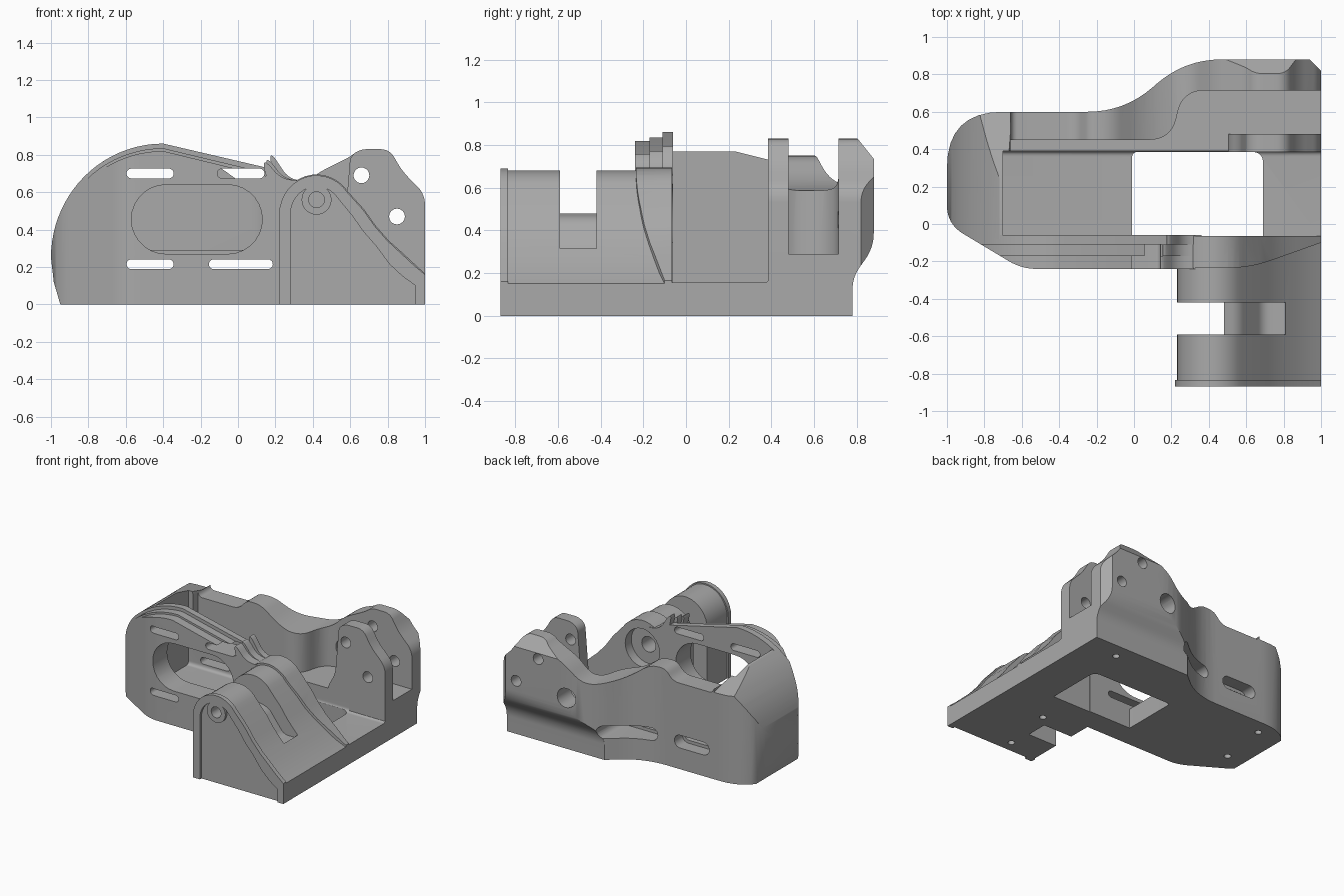
import bpy, bmesh
from math import sin, cos, pi, radians

cube = bpy.data.objects.get("Cube")
if cube:
    bpy.data.objects.remove(cube, do_unlink=True)

grey = bpy.data.materials.new("plain_grey")
grey.use_nodes = True
grey.diffuse_color = (0.4, 0.4, 0.4, 1)
grey.node_tree.nodes["Principled BSDF"].inputs["Base Color"].default_value = (0.4, 0.4, 0.4, 1)


def prism(name, pts, axis, a, b):
    """Extrude a closed 2D profile along an axis from a to b."""
    place = {"x": lambda u, v, w: (w, u, v),
             "y": lambda u, v, w: (u, w, v),
             "z": lambda u, v, w: (u, v, w)}[axis]
    bm = bmesh.new()
    lo = [bm.verts.new(place(u, v, a)) for u, v in pts]
    hi = [bm.verts.new(place(u, v, b)) for u, v in pts]
    bm.faces.new(lo)
    bm.faces.new(hi)
    n = len(pts)
    for i in range(n):
        j = (i + 1) % n
        bm.faces.new((lo[i], lo[j], hi[j], hi[i]))
    bmesh.ops.recalc_face_normals(bm, faces=bm.faces)
    mesh = bpy.data.meshes.new(name)
    bm.to_mesh(mesh)
    bm.free()
    mesh.materials.append(grey)
    ob = bpy.data.objects.new(name, mesh)
    bpy.context.collection.objects.link(ob)
    return ob


def combine(ob, tool, operation="DIFFERENCE"):
    """Apply a boolean and drop the tool."""
    mod = ob.modifiers.new("cut", "BOOLEAN")
    mod.object, mod.operation, mod.solver = tool, operation, "EXACT"
    bpy.context.view_layer.objects.active = ob
    bpy.ops.object.modifier_apply(modifier=mod.name)
    bpy.data.objects.remove(tool, do_unlink=True)


def cut(ob, pts, axis, a, b):
    combine(ob, prism("cutter", pts, axis, a, b))


def keep(ob, pts, axis, a, b):
    combine(ob, prism("cutter", pts, axis, a, b), "INTERSECT")


def arc(cx, cy, rx, ry, start, end, n=14):
    return [(cx + rx * cos(radians(start + (end - start) * i / n)),
             cy + ry * sin(radians(start + (end - start) * i / n))) for i in range(n + 1)]


def slot(x0, x1, z, r):
    return arc(x1, z, r, r, -90, 90) + arc(x0, z, r, r, 90, 270)


def circle(x, z, r):
    return [(x + r * cos(2 * pi * i / 28), z + r * sin(2 * pi * i / 28)) for i in range(28)]


def rect(x0, y0, x1, y1):
    return [(x0, y0), (x1, y0), (x1, y1), (x0, y1)]


def rounded(corners, n=8):
    """Round each (u, v, cut distance) corner of a polygon."""
    out = []
    for i, (u, v, d) in enumerate(corners):
        if not d:
            out.append((u, v))
            continue
        ends = []
        for pu, pv, _ in (corners[i - 1], corners[(i + 1) % len(corners)]):
            size = ((pu - u) ** 2 + (pv - v) ** 2) ** 0.5
            ends.append((u + (pu - u) * d / size, v + (pv - v) * d / size))
        (au, av), (bu, bv) = ends
        for k in range(n + 1):
            t = k / n
            out.append(((1 - t) ** 2 * au + 2 * t * (1 - t) * u + t * t * bu,
                        (1 - t) ** 2 * av + 2 * t * (1 - t) * v + t * t * bv))
    return out


# Shared outlines
footprint = rounded([(-1, 0, .1), (-.6, -.24, .08), (1.01, -.24, 0), (1, .82, 0), (.94, .88, 0),
                     (.27, .88, .2), (-.05, .6, .2), (-1, .6, .3)])
lug_top = [(.6, .79, .03), (.65, .83, .04), (.81, .83, .05), (.88, .71, .05), (1, .59, .06)]
lug_holes = [circle(.66, .69, .042), circle(.85, .47, .042)]
low_slots = [slot(-.57, -.37, .215, .026), slot(-.13, .16, .215, .026)]
bolt_spots = [(.72, .66), (.56, -.34), (.5, -.76), (-.75, .48), (-.8, .08)]


def bolt_holes(ob, spots):
    for x, y in spots:
        cut(ob, circle(x, y, .025), "z", -.1, .1)


# Main shell: floor, rounded end wall and wavy back wall
end_curve = arc(-.4, .25, .6, .61, 180, 122)
back_top = rounded([(-.68, .77, 0), (-.65, .67, .03), (-.31, .67, .05), (-.24, .75, .04),
                    (-.12, .75, .06), (.06, .62, .1), (.28, .57, .1), (.42, .7, .06)]
                   + lug_top + [(1, 0, 0)])
shell = prism("main_shell", [(-.95, 0), (-.985, .12)] + end_curve + back_top, "y", -.08, .9)
keep(shell, footprint, "z", -.1, 1)
cut(shell, rounded([(-.1, 1, 0), (-.1, .155, 0), (.39, .155, .03), (.39, 1, 0)]), "x", -.7, 1.1)
cut(shell, rounded([(-.66, .3, 0), (1.2, .3, 0), (1.2, .715, 0), (.26, .715, .12),
                    (.2, .45, .12), (-.66, .45, 0)]), "z", .29, 1)
cut(shell, [(.15, .79), (.75, .64), (.75, 1), (.15, 1)], "x", -1.1, -.66)
cut(shell, rounded([(.78, -.1, 0), (.78, .18, .06), (.88, .32, .07), (.88, .5, 0), (1, .5, 0), (1, -.1, 0)]),
    "x", -1.1, 1.1)
cut(shell, [(.80, .835), (.9, .71), (.95, .95), (.8, .95)], "x", .3, 1.1)
cut(shell, rounded([(-.01, -.2, 0), (.69, -.2, 0), (.69, .385, .06), (-.01, .385, .03)]), "z", -.1, .5)
for s in lug_holes + [circle(.42, .45, .075)]:
    cut(shell, s, "y", .5, 1)
for s in (slot(-.57, -.37, .215, .05), slot(-.13, .16, .215, .05)):
    cut(shell, s, "y", .5, 1)
for s in low_slots:
    cut(shell, s, "y", .3, .7)
bolt_holes(shell, [p for p in bolt_spots if p[1] > 0])

# Inner lug standing beside the window
lug = prism("inner_lug", rounded([(1, .1, 0), (.5, .1, 0), (.5, .3, .06), (.57, .42, .06)] + lug_top),
            "y", .385, .48)
for s in lug_holes:
    cut(lug, s, "y", .3, .6)
cut(lug, rect(-.01, .3, .69, .6), "z", 0, .28)

# Front plate built from three stepped layers
front_plate = None
for y0, y1, inset in ((-.24, -.17, .04), (-.17, -.11, .025), (-.11, -.06, 0)):
    top = .86 - inset
    profile = ([(-.95, 0), (-.985, .12)] + arc(-.4, .25, .6 - inset / 2, .61 - inset, 180, 90, 20)
               + rounded([(.15 - inset, top, .14), (.27 - inset, .67, .06), (.36, .66, 0), (.36, 0, 0)]))
    layer = prism("front_plate", profile, "y", y0, y1)
    if front_plate:
        combine(front_plate, layer, "UNION")
    else:
        front_plate = layer
keep(front_plate, footprint, "z", -.1, 1)
for s in low_slots + [slot(-.57, -.37, .7, .026), slot(-.085, .115, .7, .026), slot(-.385, -.055, .455, .185)]:
    cut(front_plate, s, "y", -.5, .1)


# Sloped housing in front, with rim, collar and cross slot
def housing_profile(g, floor=0):
    return ([(.23 - g, floor)] + arc(.42, .48, .19 + g, .2 + g, 180, 35)
            + [(.66 + g, .5 + g / 2), (.72 + g, .415 + g / 2), (.79 + g, .335 + g / 2),
               (.86 + g, .265 + g), (.93 + min(g, .02), .2 + g),
               (1 + min(g, 0), .15 + g), (1 + min(g, 0), floor)])


housing = prism("sloped_housing", housing_profile(0), "y", -.845, -.07)
cut(housing, rounded([(.1, -.1, 0), (.48, -.1, 0), (.48, .48, 0), (.56, .46, .04), (.69, .29, .04),
                      (.81, .29, 0), (.81, 1, 0), (.1, 1, 0)]), "y", -.59, -.42)
cut(housing, circle(.42, .48, .15), "y", -.14, .1)
cut(housing, circle(.42, .48, .06), "y", -.35, .1)
cut(housing, circle(.42, .56, .042), "y", -1, -.7)
bolt_holes(housing, [p for p in bolt_spots if p[1] < 0])

rim = prism("housing_rim", housing_profile(.01), "y", -.87, -.835)
inset_face = prism("cutter", housing_profile(-.05, -.1), "y", -.9, -.85)
combine(inset_face, prism("cutter", circle(.42, .56, .08), "y", -1, -.8))
combine(rim, inset_face)
cut(rim, circle(.42, .56, .042), "y", -1, -.7)

# Tapered fairing where the plate runs into the housing
fairing = prism("wall_fairing", housing_profile(.015), "y", -.3, -.065)
keep(fairing, rounded([(.3, -.235, 0), (.62, -.235, .12), (1, -.1, 0), (1, -.065, 0), (.3, -.065, 0)]),
     "z", -.1, 1)
cut(fairing, circle(.42, .48, .15), "y", -.14, .1)
cut(fairing, circle(.42, .48, .06), "y", -.35, .1)
cut(front_plate, circle(.42, .48, .15), "y", -.14, .1)

# Smooth the curved faces, keep edges sharp
bpy.ops.object.select_all(action="DESELECT")
for ob in (shell, lug, front_plate, housing, rim, fairing):
    ob.select_set(True)
    bpy.context.view_layer.objects.active = ob
bpy.ops.object.shade_smooth_by_angle(angle=radians(30))
